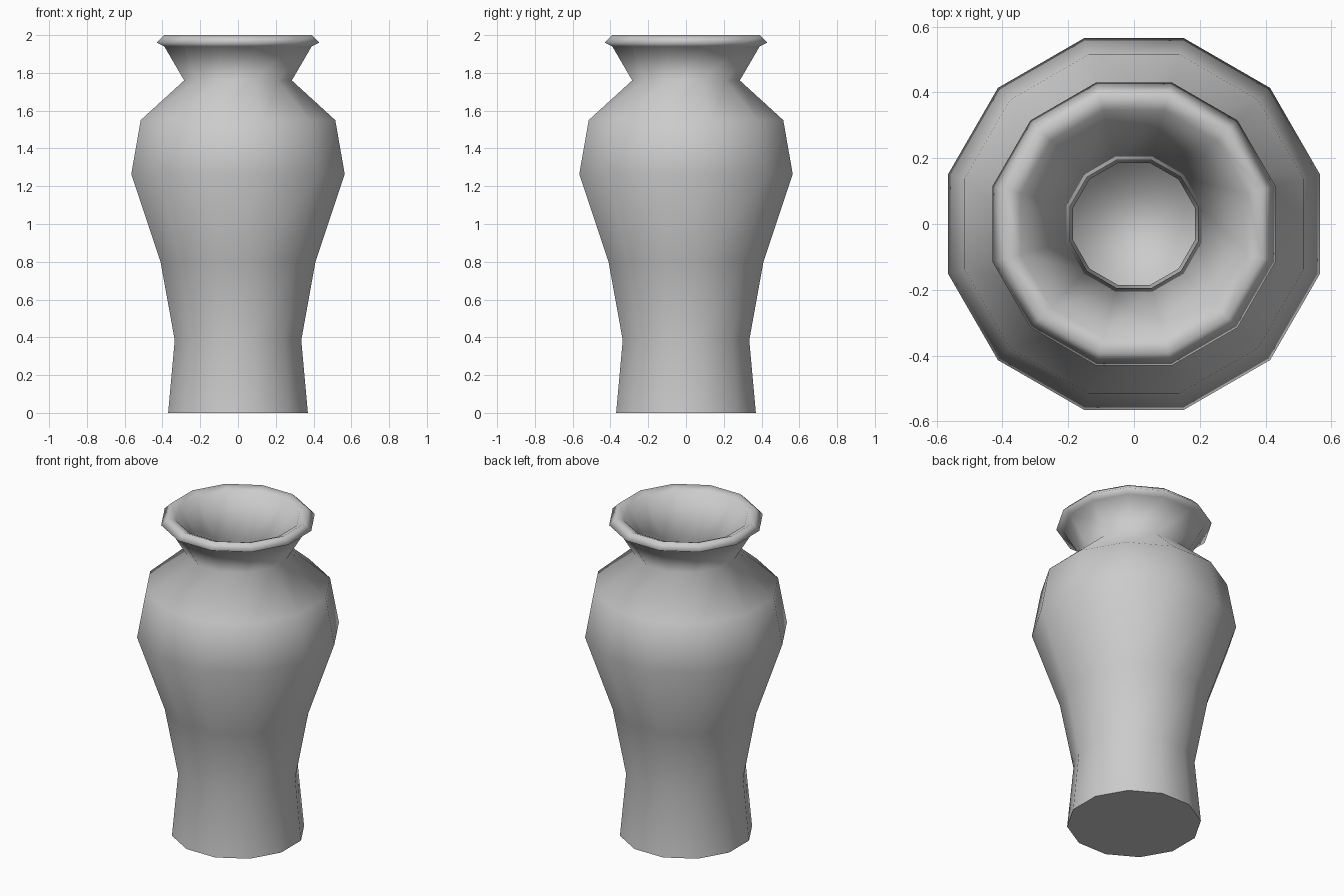
import bpy, bmesh, math

cube = bpy.data.objects.get("Cube")
if cube:
    bpy.data.objects.remove(cube)

SIDES = 12
TO_CORNER = 1 / math.cos(math.pi / SIDES)  # flat-side distance to corner radius

clay = bpy.data.materials.new("grey_clay")
clay.use_nodes = True
GREY = (0.6, 0.6, 0.6, 1)
clay.diffuse_color = GREY
clay.node_tree.nodes["Principled BSDF"].inputs["Base Color"].default_value = GREY

# Outside from foot to lip, then over the rim and down the inside to the floor
outside = [(0.37, 0), (0.335, 0.385), (0.41, 0.8), (0.565, 1.265),
           (0.515, 1.55), (0.285, 1.76), (0.39, 1.94), (0.43, 1.96)]
rim = [(0.39, 2.0), (0.345, 1.98)]
inside = [(0.195, 1.75), (0.4, 1.5), (0.43, 1.27), (0.27, 0.8),
          (0.185, 0.39), (0.22, 0.1)]


def ring(bm, apothem, z):
    r = apothem * TO_CORNER
    angles = [2 * math.pi * (i + 0.5) / SIDES for i in range(SIDES)]
    return [bm.verts.new((r * math.cos(a), r * math.sin(a), z)) for a in angles]


bm = bmesh.new()
rings = [ring(bm, *point) for point in outside + rim + inside]
for low, high in zip(rings, rings[1:]):
    for i in range(SIDES):
        j = (i + 1) % SIDES
        bm.faces.new((low[i], low[j], high[j], high[i]))
base = bm.faces.new(rings[0][::-1])
bm.faces.new(rings[-1])

# Smooth walls with a hard edge around the foot
for face in bm.faces:
    face.smooth = face is not base
for edge in base.edges:
    edge.smooth = False

mesh = bpy.data.meshes.new("vase")
bm.to_mesh(mesh)
bm.free()
mesh.materials.append(clay)
bpy.context.collection.objects.link(bpy.data.objects.new("vase", mesh))
